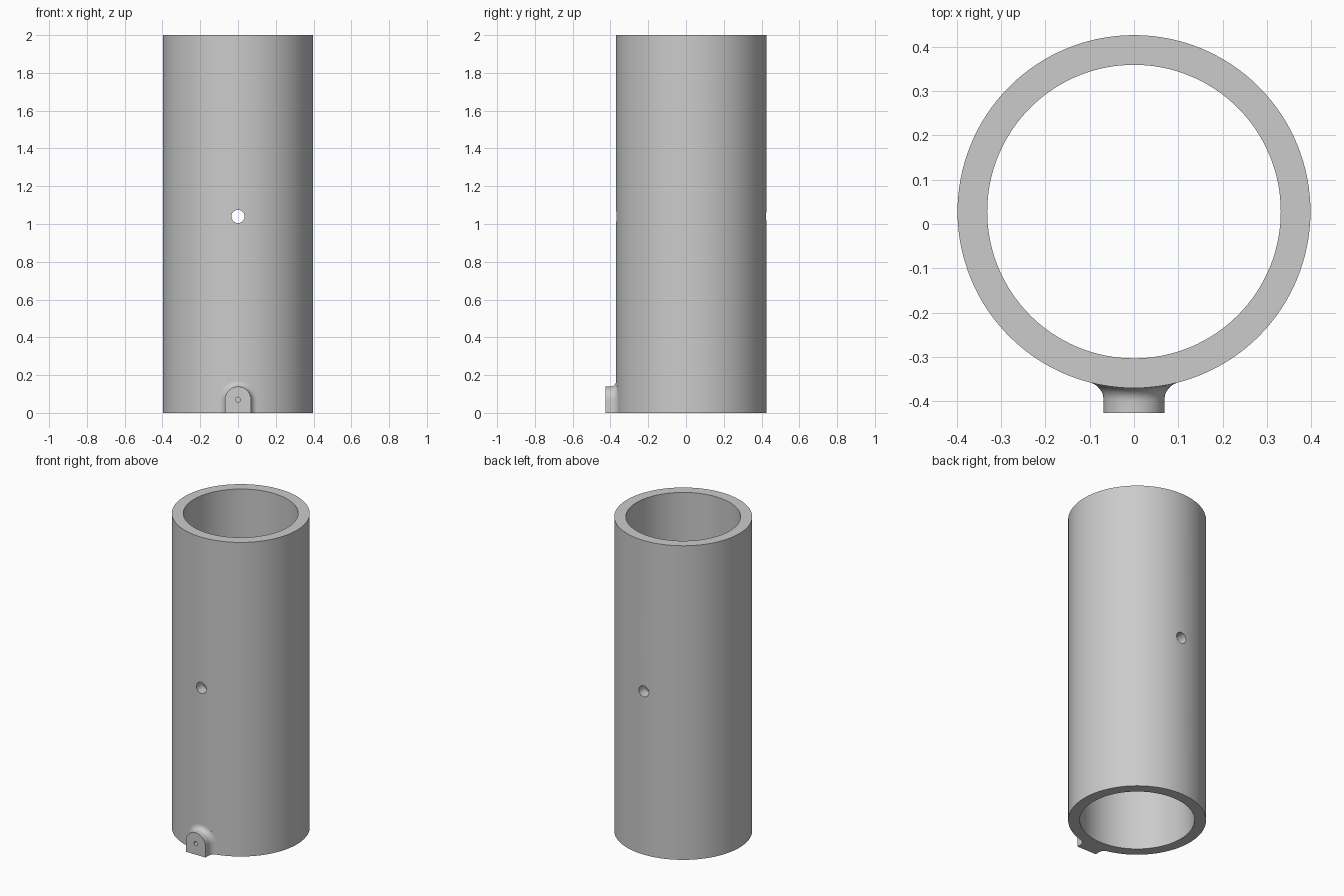
import bpy
import bmesh
from math import sin, cos, pi, sqrt, radians

# Main dimensions
CENTRE_Y = 0.028
OUTER, INNER, HEIGHT = 0.398, 0.331, 2.0
BOSS_R, BOSS_Z, BOSS_FRONT = 0.069, 0.07, -0.426
FILLET = 0.03

cube = bpy.data.objects.get("Cube")
if cube:
    bpy.data.objects.remove(cube, do_unlink=True)

grey = bpy.data.materials.new("plain grey")
grey.use_nodes = True
colour = (0.6, 0.6, 0.6, 1)
grey.diffuse_color = colour
grey.node_tree.nodes["Principled BSDF"].inputs["Base Color"].default_value = colour


def finish(bm, name):
    bmesh.ops.recalc_face_normals(bm, faces=bm.faces)
    mesh = bpy.data.meshes.new(name)
    bm.to_mesh(mesh)
    bm.free()
    mesh.materials.append(grey)
    obj = bpy.data.objects.new(name, mesh)
    bpy.context.collection.objects.link(obj)
    return obj


def loft(bm, rings, closed=False):
    """Skin equal rings of points, either capped or looped back to the start."""
    loops = [[bm.verts.new(p) for p in ring] for ring in rings]
    pairs = list(zip(loops, loops[1:]))
    if closed:
        pairs.append((loops[-1], loops[0]))
    else:
        bm.faces.new(loops[0])
        bm.faces.new(loops[-1])
    for a, b in pairs:
        for i in range(len(a)):
            j = (i + 1) % len(a)
            bm.faces.new((a[i], a[j], b[j], b[i]))


def circle(radius, z, n=128):
    return [(radius * cos(2 * pi * i / n), CENTRE_Y + radius * sin(2 * pi * i / n), z)
            for i in range(n)]


def drill(obj, radius, z, y0, y1):
    """Cut a round hole along y."""
    bm = bmesh.new()
    loft(bm, [[(radius * cos(2 * pi * i / 32), y, z + radius * sin(2 * pi * i / 32))
               for i in range(32)] for y in (y0, y1)])
    cutter = finish(bm, "drill_cutter")
    cutter.hide_render = True
    mod = obj.modifiers.new("hole", 'BOOLEAN')
    mod.operation, mod.solver, mod.object = 'DIFFERENCE', 'EXACT', cutter
    activate(obj)
    bpy.ops.object.modifier_apply(modifier=mod.name)
    bpy.data.objects.remove(cutter, do_unlink=True)


def activate(obj):
    bpy.ops.object.select_all(action='DESELECT')
    obj.select_set(True)
    bpy.context.view_layer.objects.active = obj


# Hollow tube with a cross hole through both walls
bm = bmesh.new()
loft(bm, [circle(OUTER, 0), circle(OUTER, HEIGHT),
          circle(INNER, HEIGHT), circle(INNER, 0)], closed=True)
tube = finish(bm, "tube")
drill(tube, 0.035, 1.04, -1, 1)


# Arched boss, flaring into the curved wall through a fillet
def arch(offset, lift=None):
    r = BOSS_R + offset
    outline = [(r, 0)]
    outline += [(r * cos(pi * i / 32), BOSS_Z + r * sin(pi * i / 32)) for i in range(33)]
    outline += [(-r, 0)]
    # Extra points along the base follow the wall curve
    outline += [(-r + 2 * r * i / 12, 0) for i in range(1, 12)]
    return [(x, BOSS_FRONT if lift is None
             else CENTRE_Y - sqrt(OUTER ** 2 - x ** 2) - lift, z) for x, z in outline]


rings = [arch(0)]
for step in range(9):
    a = pi / 2 * step / 8
    rings.append(arch(FILLET * (1 - cos(a)), FILLET * (1 - sin(a))))
rings.append(arch(FILLET, -0.006))
bm = bmesh.new()
loft(bm, rings)
bmesh.ops.triangulate(bm, faces=[f for f in bm.faces if len(f.verts) > 4
                                 and f.calc_center_median().y > BOSS_FRONT + 0.01])
boss = finish(bm, "boss")
drill(boss, 0.013, BOSS_Z, -0.5, -0.386)

for part in (tube, boss):
    activate(part)
    bpy.ops.object.shade_smooth_by_angle(angle=radians(30))
